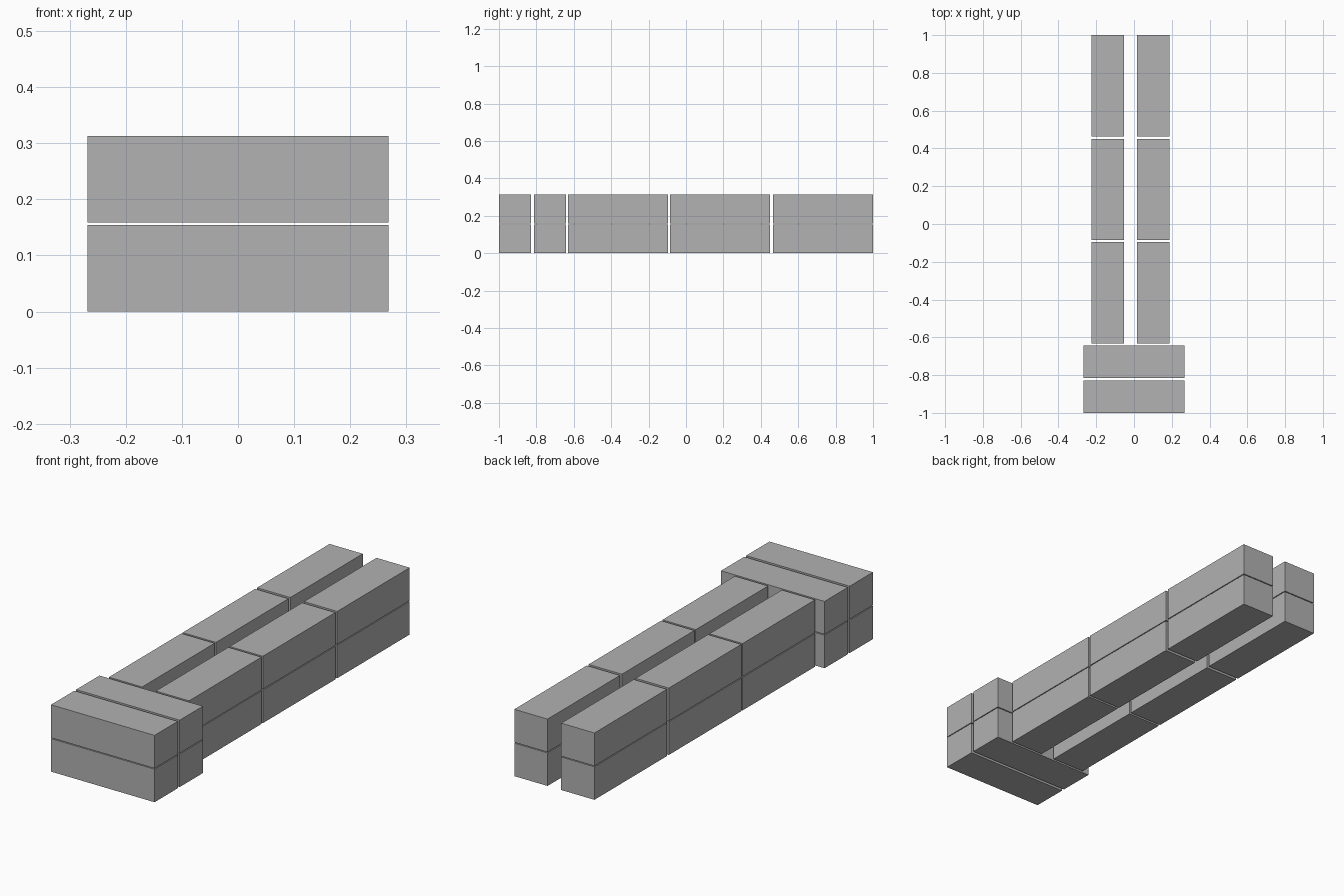
import bpy
import bmesh
from mathutils import Vector

cube = bpy.data.objects.get("Cube")
if cube:
    bpy.data.objects.remove(cube, do_unlink=True)

# Brick proportions
LONG, SHORT, HIGH = 0.536, 0.172, 0.1545
COURSES = {"lower": 0.0, "upper": 0.1585}

grey = bpy.data.materials.new("brick_grey")
grey.use_nodes = True
colour = (0.445, 0.445, 0.445, 1.0)
grey.diffuse_color = colour
grey.node_tree.nodes["Principled BSDF"].inputs["Base Color"].default_value = colour


def brick(name, centre, size):
    """Add one flat-faced brick."""
    bm = bmesh.new()
    bmesh.ops.create_cube(bm, size=1.0)
    bmesh.ops.scale(bm, vec=Vector(size), verts=bm.verts)
    mesh = bpy.data.meshes.new(name)
    bm.to_mesh(mesh)
    bm.free()
    mesh.materials.append(grey)
    obj = bpy.data.objects.new(name, mesh)
    obj.location = centre
    bpy.context.collection.objects.link(obj)


for course, base in COURSES.items():
    z = base + HIGH / 2
    # Two crosswise bricks at the front
    for row, y in (("front", -0.914), ("rear", -0.728)):
        brick(f"{course}_{row}_cross_brick", (0, y, z), (LONG, SHORT, HIGH))
    # Two parallel walls of lengthwise bricks
    for side, x in (("right", -0.14), ("left", 0.103)):
        for part, y in (("front", -0.364), ("middle", 0.182), ("back", 0.732)):
            brick(f"{course}_{side}_{part}_wall_brick", (x, y, z), (SHORT, LONG, HIGH))
